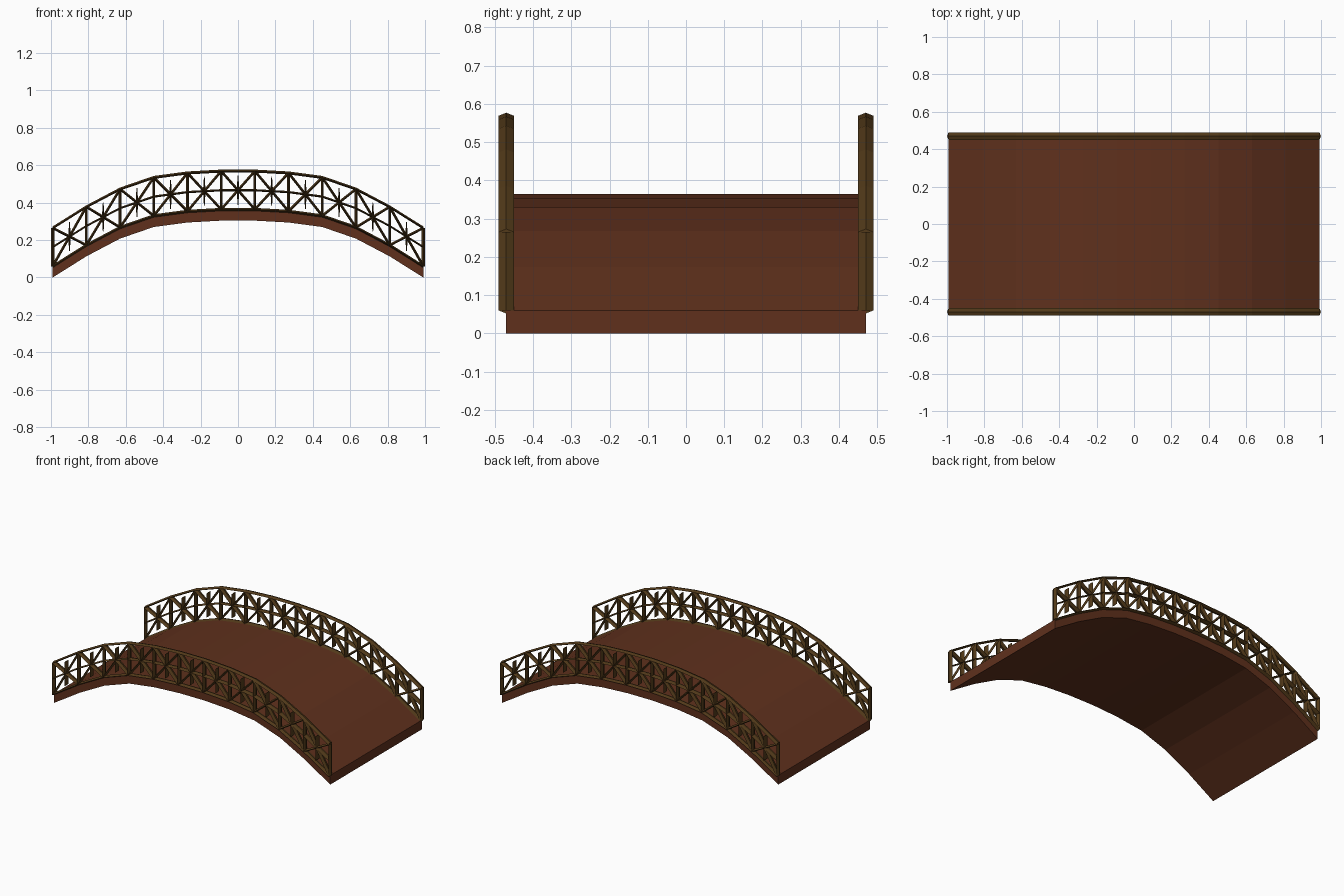
import bpy, bmesh
from mathutils import Vector

if "Cube" in bpy.data.objects:
    bpy.data.objects.remove(bpy.data.objects["Cube"])

X_END, STEP = 0.991, 0.991 / 5.5
DECK_T, RAIL_H, RAIL_Y = 0.06, 0.205, 0.47
HALF_Z, HALF_Y = 0.008, 0.02
rise = [0.0, 0.113, 0.208, 0.27, 0.294, 0.304]
under = rise + rise[::-1]
xs = [-X_END + i * STEP for i in range(12)]
top = [z + DECK_T for z in under]


def material(name, color):
    m = bpy.data.materials.new(name)
    m.diffuse_color = (*color, 1)
    m.use_nodes = True
    m.node_tree.nodes["Principled BSDF"].inputs["Base Color"].default_value = m.diffuse_color
    return m


def finish(bm, name, mat, mirror=False):
    bmesh.ops.recalc_face_normals(bm, faces=bm.faces[:])
    me = bpy.data.meshes.new(name)
    bm.to_mesh(me)
    bm.free()
    me.materials.append(mat)
    ob = bpy.data.objects.new(name, me)
    bpy.context.collection.objects.link(ob)
    if mirror:
        mod = ob.modifiers.new("other_side", 'MIRROR')
        mod.use_axis = (False, True, False)
    return ob


def sweep(bm, sections):
    """Closed prism through a list of equal-length rings."""
    rings = [[bm.verts.new(p) for p in s] for s in sections]
    n = len(rings[0])
    for a, b in zip(rings, rings[1:]):
        for i in range(n):
            j = (i + 1) % n
            bm.faces.new((a[i], a[j], b[j], b[i]))
    bm.faces.new(rings[0])
    bm.faces.new(rings[-1][::-1])


def diamond(x, z, normal, h=HALF_Z, w=HALF_Y):
    c, n, y = Vector((x, RAIL_Y, z)), normal * h, Vector((0, w, 0))
    return [c + n, c + y, c - n, c - y]


def bar(bm, a, b, h=HALF_Z):
    d = Vector((b[0] - a[0], 0, b[1] - a[1])).normalized()
    n = Vector((-d.z, 0, d.x))
    sweep(bm, [diamond(*a, n, h), diamond(*b, n, h)])


deck_wood = material("deck_wood", (0.115, 0.030, 0.012))
rail_wood = material("rail_wood", (0.085, 0.042, 0.010))

# Arched deck
bm = bmesh.new()
sweep(bm, [[(x, -0.47, z), (x, 0.47, z), (x, 0.47, z + DECK_T), (x, -0.47, z + DECK_T)]
           for x, z in zip(xs, under)])
finish(bm, "deck", deck_wood)

# Bottom, middle and top rails following the arch
UP = Vector((0, 0, 1))
for name, lift in (("bottom_rail", 0), ("middle_rail", RAIL_H / 2), ("top_rail", RAIL_H)):
    bm = bmesh.new()
    h = HALF_Z if lift != RAIL_H / 2 else 0.006
    sweep(bm, [diamond(x, z + lift, UP, h) for x, z in zip(xs, top)])
    finish(bm, name, rail_wood, True)

# Upright posts
bm = bmesh.new()
for x, z in zip(xs, top):
    bar(bm, (x, z), (x, z + RAIL_H), 0.009 if abs(x) > 0.95 else 0.007)
finish(bm, "rail_posts", rail_wood, True)

# Crossed braces in each panel
bm = bmesh.new()
for i in range(11):
    bar(bm, (xs[i], top[i]), (xs[i + 1], top[i + 1] + RAIL_H), 0.007)
    bar(bm, (xs[i], top[i] + RAIL_H), (xs[i + 1], top[i + 1]), 0.007)
finish(bm, "cross_braces", rail_wood, True)

# Short tapered spindles through each panel centre
bm = bmesh.new()
side = Vector((1, 0, 0))
for i in range(11):
    x = (xs[i] + xs[i + 1]) / 2
    z = (top[i] + top[i + 1] + RAIL_H) / 2
    sweep(bm, [diamond(x, z + dz, side, h) for dz, h in ((-0.078, 0.002), (0, 0.007), (0.078, 0.002))])
finish(bm, "centre_spindles", rail_wood, True)
